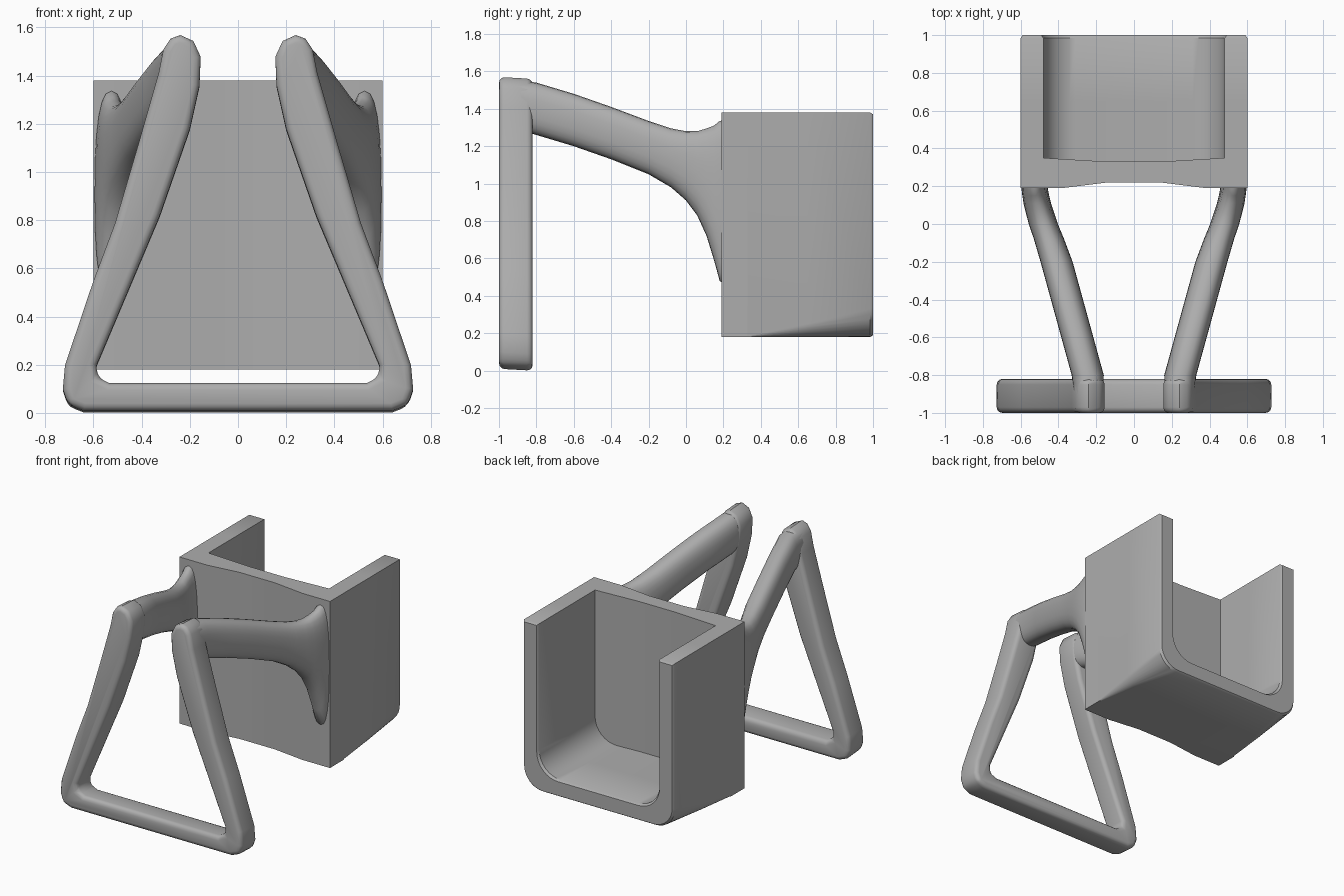
import bpy, bmesh, math

cube = bpy.data.objects.get("Cube")
if cube:
    bpy.data.objects.remove(cube, do_unlink=True)

GREY = (0.42, 0.42, 0.42, 1)
mat = bpy.data.materials.new("plain grey")
mat.use_nodes = True
mat.diffuse_color = GREY
mat.node_tree.nodes["Principled BSDF"].inputs["Base Color"].default_value = GREY


def loft(name, rings, angle=35, bevel=0):
    """Skin a list of equal-length closed rings and cap both ends."""
    bm = bmesh.new()
    rows = [[bm.verts.new(p) for p in ring] for ring in rings]
    n = len(rows[0])
    for a, b in zip(rows, rows[1:]):
        for i in range(n):
            j = (i + 1) % n
            bm.faces.new((a[i], a[j], b[j], b[i]))
    bm.faces.new(rows[0][::-1])
    bm.faces.new(rows[-1])
    bmesh.ops.recalc_face_normals(bm, faces=bm.faces)
    mesh = bpy.data.meshes.new(name)
    bm.to_mesh(mesh)
    bm.free()
    obj = bpy.data.objects.new(name, mesh)
    bpy.context.collection.objects.link(obj)
    mesh.materials.append(mat)
    bpy.ops.object.select_all(action='DESELECT')
    obj.select_set(True)
    bpy.context.view_layer.objects.active = obj
    if bevel:
        mod = obj.modifiers.new("rounding", 'BEVEL')
        mod.width, mod.segments = bevel, 3
        mod.limit_method, mod.angle_limit = 'ANGLE', math.radians(50)
        mod.use_clamp_overlap = False
        bpy.ops.object.modifier_apply(modifier=mod.name)
    bpy.ops.object.shade_smooth_by_angle(angle=math.radians(angle))
    return obj


def mirrored(half):
    """Close a right-hand outline with its reflection."""
    return half + [(-x, z) for x, z in reversed(half)]


def corner(x, z, r, steps=8):
    """Rounded lower right corner, running from the wall to the floor."""
    return [(x - r + r * math.cos(t), z + r - r * math.sin(t))
            for t in (math.pi / 2 * i / steps for i in range(steps + 1))]


# Cradle: U channel whose lower outer corners grow rounder toward the back
def cradle_ring(y, r_out, inset=0):
    outer = [(0.6 - inset, 1.38 - inset)] + corner(0.6 - inset, 0.18 + inset, r_out)
    inner = [(0.48 + inset, 1.38 - inset)] + corner(0.48 + inset, 0.30 - inset, 0.17)
    outline = outer + [(-x, z) for x, z in reversed(outer)]
    outline += [(-x, z) for x, z in inner] + inner[::-1]
    return [(x, y, z) for x, z in outline]


loft("cradle", [cradle_ring(0.33, 0.005), cradle_ring(0.65, 0.07),
                cradle_ring(0.985, 0.15), cradle_ring(1.0, 0.15, 0.01)])

# Mounting plate: slightly dished front and inner face
front = [(0.6, 0.19), (0.38, 0.19), (0.14, 0.22)]
rear = [(0.14, 0.33), (0.48, 0.35), (0.6, 0.35)]
plate = front + [(-x, y) for x, y in front[::-1]]
plate += [(-x, y) for x, y in rear[::-1]] + rear
loft("mounting_plate", [[(x, y, z) for x, y in plate] for z in (0.18, 1.38)], 20)

# Stirrup: two leaning legs joined by a bottom bar, open at the top
half = [(0.64, 0.01), (0.705, 0.035), (0.727, 0.1), (0.718, 0.2), (0.6, 0.55),
        (0.51, 0.79), (0.41, 1.13), (0.33, 1.41), (0.31, 1.51), (0.28, 1.555),
        (0.24, 1.57), (0.185, 1.545), (0.155, 1.48), (0.16, 1.36), (0.2, 1.18),
        (0.325, 0.82), (0.587, 0.2), (0.585, 0.15), (0.535, 0.125)]
outline = mirrored(half)
loft("stirrup", [[(x, -1.0, z) for x, z in outline],
                 [(x, -0.82, z - 0.01) for x, z in outline]], 40, 0.03)

# Arms: y, centre x, half width, bottom z, top z; flaring tall at the plate
stations = [(-0.93, 0.24, 0.075, 1.30, 1.555), (-0.8, 0.245, 0.085, 1.26, 1.54),
            (-0.6, 0.30, 0.085, 1.20, 1.48), (-0.4, 0.355, 0.085, 1.13, 1.41),
            (-0.2, 0.41, 0.085, 1.05, 1.335), (-0.08, 0.45, 0.08, 0.98, 1.295),
            (0.0, 0.48, 0.077, 0.91, 1.28), (0.06, 0.498, 0.075, 0.83, 1.28),
            (0.11, 0.512, 0.073, 0.72, 1.295), (0.15, 0.52, 0.071, 0.59, 1.31),
            (0.18, 0.525, 0.07, 0.48, 1.335), (0.22, 0.525, 0.07, 0.45, 1.34)]


def arm_ring(y, x, w, low, high, side, n=24):
    ring = []
    for i in range(n):
        a = math.tau * i / n
        c, s = math.cos(a), math.sin(a)
        ring.append((side * (x + w * math.copysign(abs(c) ** 0.8, c)), y,
                     (low + high) / 2 + (high - low) / 2 * math.copysign(abs(s) ** 0.8, s)))
    return ring


for side, label in ((1, "left"), (-1, "right")):
    loft(label + "_arm", [arm_ring(*s, side) for s in stations], 60)
